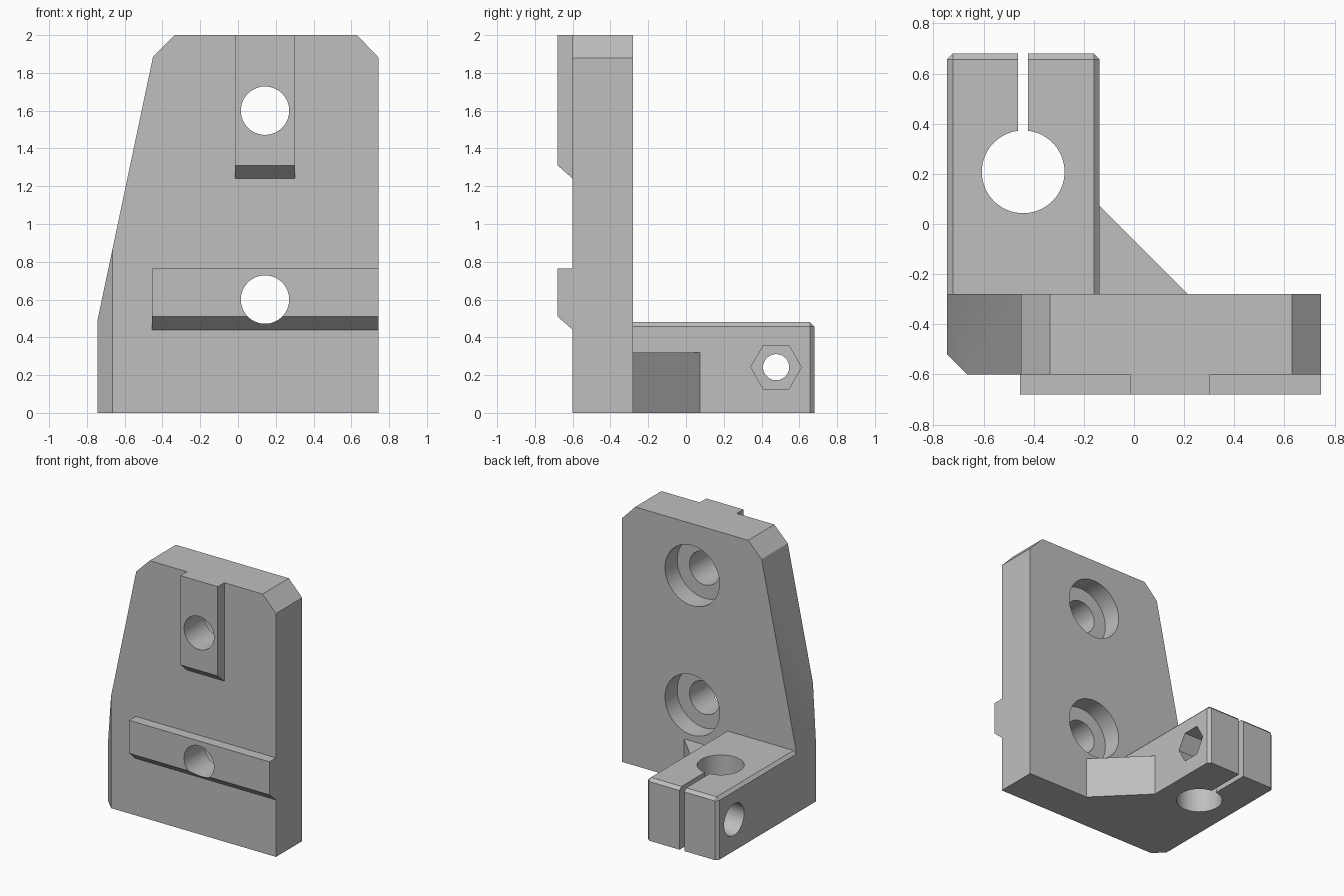
import bpy, bmesh, math

cube = bpy.data.objects.get("Cube")
if cube:
    bpy.data.objects.remove(cube, do_unlink=True)

grey = bpy.data.materials.new("light grey")
grey.use_nodes = True
colour = (0.52, 0.52, 0.52, 1)
grey.diffuse_color = colour
grey.node_tree.nodes["Principled BSDF"].inputs["Base Color"].default_value = colour

# Maps profile coordinates (u, v) and extrusion distance t to space
AXES = {
    "x": lambda u, v, t: (t, u, v),
    "y": lambda u, v, t: (u, t, v),
    "z": lambda u, v, t: (u, v, t),
}


def prism(name, axis, points, start, end, chamfer=None, size=0.023):
    """Extrude a closed profile along an axis, chamfering the chosen edges."""
    bm = bmesh.new()
    a, b = [[bm.verts.new(AXES[axis](u, v, t)) for u, v in points] for t in (start, end)]
    bm.faces.new(a)
    bm.faces.new(b)
    n = len(points)
    for i in range(n):
        j = (i + 1) % n
        bm.faces.new((a[i], a[j], b[j], b[i]))
    bmesh.ops.recalc_face_normals(bm, faces=bm.faces)
    if chamfer:
        edges = [e for e in bm.edges if chamfer(e)]
        bmesh.ops.bevel(bm, geom=edges, offset=size, segments=1, affect="EDGES")
    mesh = bpy.data.meshes.new(name)
    bm.to_mesh(mesh)
    bm.free()
    mesh.materials.append(grey)
    ob = bpy.data.objects.new(name, mesh)
    bpy.context.collection.objects.link(ob)
    return ob


def ring(u, v, radius, sides=64):
    steps = [2 * math.pi * i / sides for i in range(sides)]
    return [(u + radius * math.cos(s), v + radius * math.sin(s)) for s in steps]


def rect(u0, u1, v0, v1):
    return [(u0, v0), (u1, v0), (u1, v1), (u0, v1)]


def combine(target, other, operation):
    """Apply a boolean and discard the second solid."""
    mod = target.modifiers.new(operation.lower(), "BOOLEAN")
    mod.operation = operation
    mod.solver = "EXACT"
    mod.object = other
    bpy.context.view_layer.objects.active = target
    bpy.ops.object.modifier_apply(modifier=mod.name)
    bpy.data.objects.remove(other, do_unlink=True)


# Upright plate with a slanted side and cropped top corners
W, BACK, FACE = 0.745, -0.28, -0.6
bracket = prism("clamp_bracket", "y",
                [(-W, 0), (W, 0), (W, 1.88), (0.63, 2), (-0.335, 2), (-0.45, 1.885), (-W, 0.485)],
                FACE, BACK)
corner = prism("corner_cut", "z", [(-0.825, -0.44), (-0.585, -0.68), (-0.825, -0.68)], -0.1, 2.1)
combine(bracket, corner, "DIFFERENCE")


# Clamp block: chamfered on its top and rear corner edges
def clamp_edge(e):
    p, q = (v.co for v in e.verts)
    top = min(p.z, q.z) > 0.4 and max(p.y, q.y) > 0
    rear_corner = min(p.y, q.y) > 0 and abs(p.z - q.z) > 0.1
    return top or rear_corner


clamp = prism("clamp_block", "z", rect(-W, -0.137, -0.4, 0.68), 0, 0.48, clamp_edge)
combine(bracket, clamp, "UNION")

# Triangular gusset between clamp and plate
gusset = prism("gusset", "z",
               [(-0.2, -0.4), (0.215, -0.4), (0.215, BACK), (-0.137, 0.073), (-0.2, 0.073)], 0, 0.32)
combine(bracket, gusset, "UNION")

# Locating keys on the front, each with a sloped underside
for name, x0, x1, low, high in (("upper_key", -0.015, 0.303, 1.24, 2), ("lower_key", -0.455, W, 0.44, 0.765)):
    profile = [(-0.68, high), (-0.5, high), (-0.5, low), (FACE, low), (-0.68, low + 0.07)]
    combine(bracket, prism(name, "x", profile, x0, x1), "UNION")

# Mounting holes, counterbored from the rear
for z in (0.6, 1.6):
    combine(bracket, prism("bolt_hole", "y", ring(0.143, z, 0.128), -0.8, 0), "DIFFERENCE")
    combine(bracket, prism("counterbore", "y", ring(0.143, z, 0.233), BACK - 0.15, 0), "DIFFERENCE")

# Clamp bore and its relief slot
RX = -0.442
combine(bracket, prism("rod_bore", "z", ring(RX, 0.208, 0.165), -0.1, 0.6), "DIFFERENCE")
combine(bracket, prism("relief_slot", "z", rect(RX - 0.02, RX + 0.02, 0.3, 0.8), -0.1, 0.6), "DIFFERENCE")

# Pinch screw: through hole, head recess and hexagonal nut pocket
SY, SZ = 0.477, 0.242
for name, radius, sides, x0, x1 in (("screw_hole", 0.069, 64, -0.9, 0),
                                    ("head_recess", 0.122, 64, -0.9, -0.545),
                                    ("nut_pocket", 0.134, 6, -0.335, 0)):
    combine(bracket, prism(name, "x", ring(SY, SZ, radius, sides), x0, x1), "DIFFERENCE")

# Smooth the hole walls, keep the machined edges crisp
bpy.ops.object.select_all(action="DESELECT")
bracket.select_set(True)
bpy.context.view_layer.objects.active = bracket
bpy.ops.object.shade_smooth_by_angle(angle=math.radians(25))
